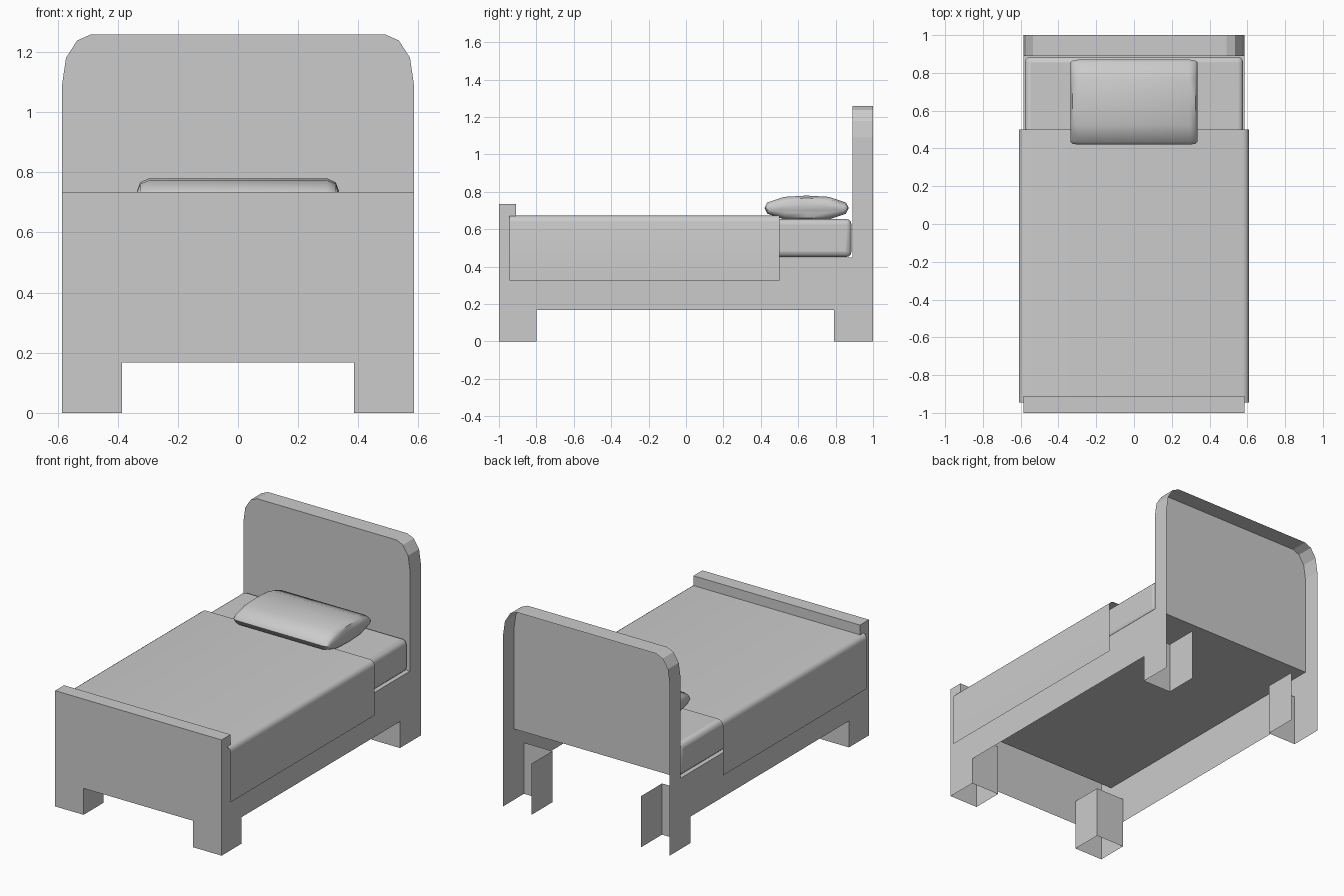
import bpy, bmesh, math
from mathutils import Vector

if "Cube" in bpy.data.objects:
    bpy.data.objects.remove(bpy.data.objects["Cube"])


def make(name, verts_faces, inside=None, angle=None):
    """Mesh from polygons; faces turned away from the 'inside' point, or recalculated."""
    bm = bmesh.new()
    for poly in verts_faces:
        bm.faces.new([bm.verts.new(p) for p in poly])
    bmesh.ops.remove_doubles(bm, verts=bm.verts, dist=1e-5)
    if inside is None:
        bmesh.ops.recalc_face_normals(bm, faces=bm.faces)
    else:
        for f in bm.faces:
            f.normal_update()
            if f.normal.dot(f.calc_center_median() - Vector(inside)) < 0:
                f.normal_flip()
    me = bpy.data.meshes.new(name)
    bm.to_mesh(me)
    bm.free()
    ob = bpy.data.objects.new(name, me)
    bpy.context.collection.objects.link(ob)
    if angle:
        smooth(ob, angle)
    return ob


def smooth(ob, angle):
    bpy.ops.object.select_all(action='DESELECT')
    bpy.context.view_layer.objects.active = ob
    ob.select_set(True)
    bpy.ops.object.shade_smooth_by_angle(angle=math.radians(angle))


def strip(a, b):
    """Quads joining two matching open point lists."""
    return [[a[i], a[i + 1], b[i + 1], b[i]] for i in range(len(a) - 1)]


W, LEG, RAIL, DECK, FOOT = 0.585, 0.385, 0.168, 0.45, 0.735
HEAD_Y, FOOT_Y = 0.89, -0.91

# side rails, including the outer leg faces and board ends
side = [(-1, 0), (-.8, 0), (-.8, RAIL), (.79, RAIL), (.79, 0), (1, 0), (1, 1.09),
        (HEAD_Y, 1.09), (HEAD_Y, DECK), (FOOT_Y, DECK), (FOOT_Y, FOOT), (-1, FOOT)]
for s, label in ((-1, "left"), (1, "right")):
    make(label + "_side_rail", [[(s * W, y, z) for y, z in side]], (0, 0, 0.4))

# footboard: front face with leg notch, top and inner face
front = [(-W, 0), (-LEG, 0), (-LEG, RAIL), (LEG, RAIL), (LEG, 0), (W, 0), (W, FOOT), (-W, FOOT)]
make("footboard", [
    [(x, -1, z) for x, z in front],
    [(-W, -1, FOOT), (W, -1, FOOT), (W, FOOT_Y, FOOT), (-W, FOOT_Y, FOOT)],
    [(-W, FOOT_Y, DECK), (W, FOOT_Y, DECK), (W, FOOT_Y, FOOT), (-W, FOOT_Y, FOOT)],
], (0, -0.95, 0.4))

# headboard: front face and rim, open at the wall side
corner = [(W, 1.09), (0.572, 1.18), (0.535, 1.238), (0.49, 1.258)]
rim = corner + [(-x, z) for x, z in reversed(corner)]
face = [(x, HEAD_Y, z) for x, z in rim]
back = [(x, 1, z) for x, z in rim]
make("headboard", [face + [(-W, HEAD_Y, DECK), (W, HEAD_Y, DECK)]] + strip(face, back), (0, 0.95, 0.8))

# deck under the mattress
make("deck", [[(-W, FOOT_Y, DECK), (W, FOOT_Y, DECK), (W, HEAD_Y, DECK), (-W, HEAD_Y, DECK)]], (0, 0, 0.9))

# inner leg walls
for sx in (-1, 1):
    for end, inner, label in ((-1, -.8, "front"), (1, .79, "back")):
        path = [(sx * LEG, end), (sx * LEG, inner), (sx * W, inner)]
        low = [(x, y, 0) for x, y in path]
        high = [(x, y, 0.325) for x, y in path]
        make(f"{label}_{'left' if sx < 0 else 'right'}_leg", strip(low, high), (sx * 0.5, end * 0.9, 0.16))

# mattress
bpy.ops.mesh.primitive_cube_add(size=1, location=(0, -0.01, 0.553))
mattress = bpy.context.object
mattress.name = "mattress"
mattress.scale = (1.156, 1.79, 0.204)
bpy.ops.object.transform_apply(location=False, rotation=False, scale=True)
bev = mattress.modifiers.new("rounded", 'BEVEL')
bev.width, bev.segments = 0.03, 3
smooth(mattress, 40)

# blanket: one open sheet folded over the sides
R, BW, BT = 0.035, 0.61, 0.673
half = [(BW, 0.325)] + [(BW - R + R * math.cos(a * math.pi / 8), BT - R + R * math.sin(a * math.pi / 8))
                        for a in range(5)]
arch = half + [(-x, z) for x, z in reversed(half)]
make("blanket", strip([(x, -0.945, z) for x, z in arch], [(x, 0.5, z) for x, z in arch]), (0, -0.2, 0.4), 40)

# pillow: lens section lofted sideways with softened ends
lens = [(.225, 0), (.21, .03), (.12, .06), (0, .067), (-.12, .06), (-.21, .03),
        (-.225, 0), (-.21, -.03), (-.12, -.06), (0, -.067), (.12, -.06), (.21, -.03)]
rings = []
for x, sy, sz in ((-.335, .94, .4), (-.325, .98, .8), (-.295, 1, 1), (.295, 1, 1), (.325, .98, .8), (.335, .94, .4)):
    rings.append([(x, 0.645 + y * sy, 0.713 + z * sz) for y, z in lens])
polys = [rings[0], rings[-1]]
for a, b in zip(rings, rings[1:]):
    polys += strip(a + a[:1], b + b[:1])
make("pillow", polys, None, 45)
